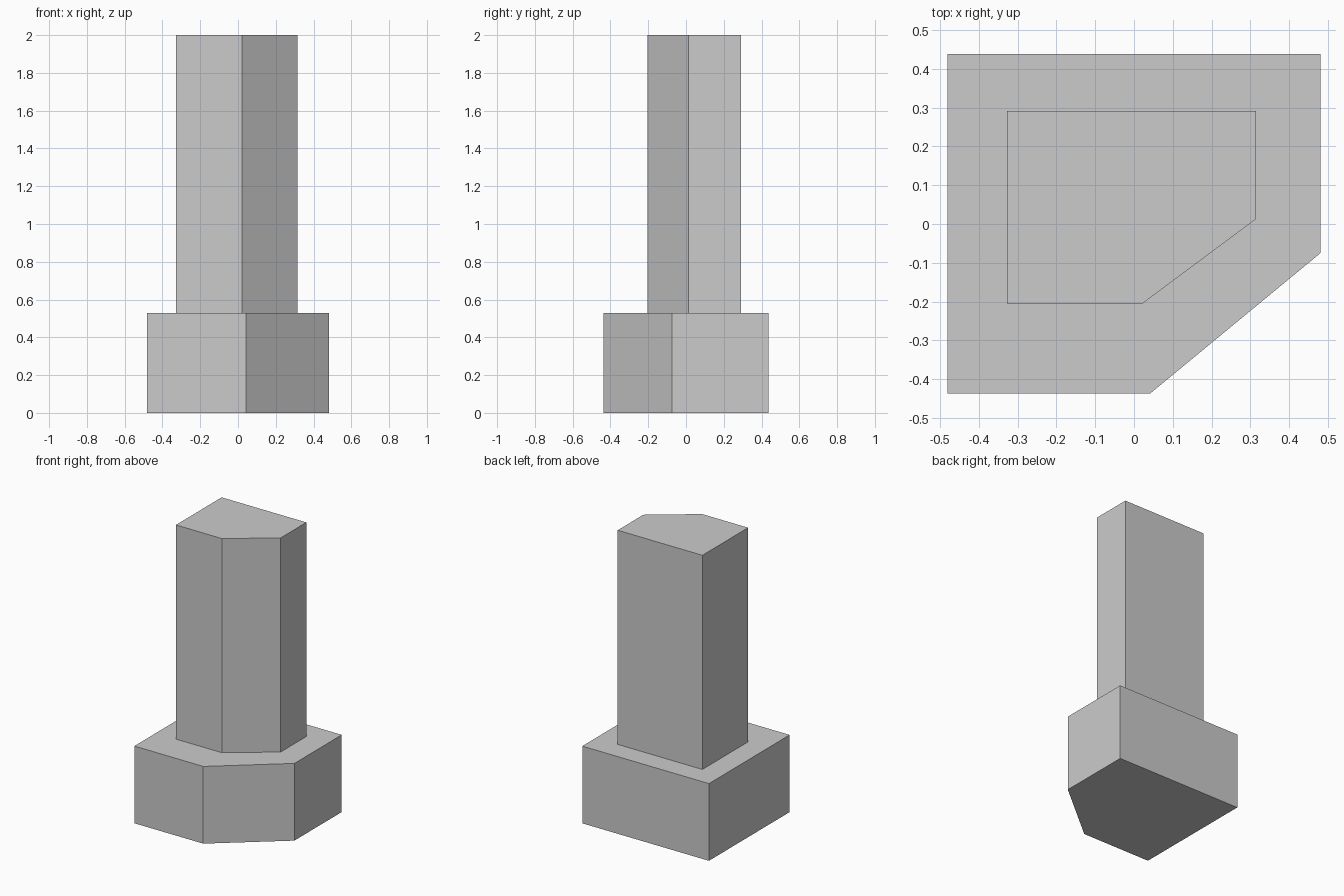
import bpy
import bmesh

cube = bpy.data.objects.get("Cube")
if cube:
    bpy.data.objects.remove(cube, do_unlink=True)

grey = bpy.data.materials.new("light_grey")
grey.use_nodes = True
grey.diffuse_color = (0.6, 0.6, 0.6, 1)
grey.node_tree.nodes["Principled BSDF"].inputs["Base Color"].default_value = grey.diffuse_color


def prism(name, outline, bottom, top):
    """Extrude a flat outline straight up from bottom to top."""
    bm = bmesh.new()
    base = bm.faces.new([bm.verts.new((x, y, bottom)) for x, y in outline])
    result = bmesh.ops.extrude_face_region(bm, geom=[base], use_keep_orig=True)
    for v in result["geom"]:
        if isinstance(v, bmesh.types.BMVert):
            v.co.z = top
    bmesh.ops.recalc_face_normals(bm, faces=bm.faces[:])
    mesh = bpy.data.meshes.new(name)
    bm.to_mesh(mesh)
    bm.free()
    mesh.materials.append(grey)
    obj = bpy.data.objects.new(name, mesh)
    bpy.context.collection.objects.link(obj)
    return obj


def cut_corner(left, right, front, back, cut_x, cut_y):
    """Rectangle whose front corner on the +x side is cut off."""
    return [(left, front), (cut_x, front), (right, cut_y), (right, back), (left, back)]


# Wide plinth
prism("plinth", cut_corner(-0.481, 0.481, -0.437, 0.438, 0.042, -0.075), 0, 0.53)

# Tall column standing on the plinth
prism("column", cut_corner(-0.328, 0.315, -0.205, 0.291, 0.022, 0.013), 0.53, 2)
